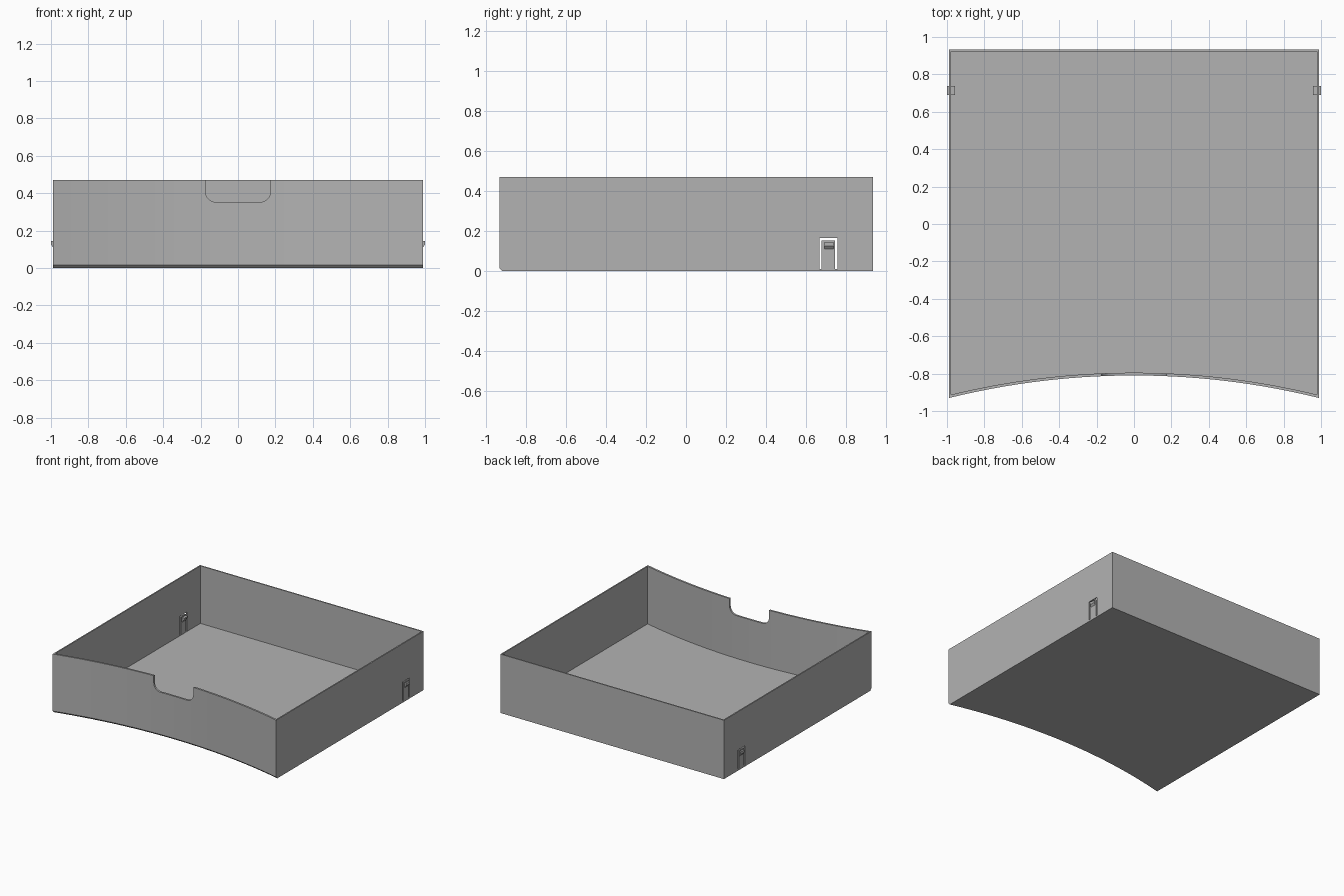
import bpy, bmesh, math

cube = bpy.data.objects.get("Cube")
if cube:
    bpy.data.objects.remove(cube, do_unlink=True)

HALF_W, BACK, FRONT, HEIGHT = 0.988, 0.932, -0.93, 0.47
WALL, FLOOR, SAG, SEGMENTS = 0.01, 0.01, 0.12, 40
RADIUS = (HALF_W ** 2 + SAG ** 2) / (2 * SAG)

grey = bpy.data.materials.new("plain grey")
grey.use_nodes = True
grey.diffuse_color = (0.45, 0.45, 0.45, 1)
grey.node_tree.nodes["Principled BSDF"].inputs["Base Color"].default_value = grey.diffuse_color


def loft(name, rings):
    """Closed solid through rings of equal point count."""
    bm = bmesh.new()
    loops = [[bm.verts.new(p) for p in ring] for ring in rings]
    for low, high in zip(loops, loops[1:]):
        for i in range(len(low)):
            j = (i + 1) % len(low)
            bm.faces.new((low[i], low[j], high[j], high[i]))
    bm.faces.new(loops[0][::-1])
    bm.faces.new(loops[-1])
    bmesh.ops.recalc_face_normals(bm, faces=bm.faces)
    mesh = bpy.data.meshes.new(name)
    bm.to_mesh(mesh)
    bm.free()
    mesh.materials.append(grey)
    obj = bpy.data.objects.new(name, mesh)
    bpy.context.collection.objects.link(obj)
    return obj


def box(name, xs, ys, zs):
    return loft(name, [[(xs[0], ys[0], z), (xs[1], ys[0], z),
                        (xs[1], ys[1], z), (xs[0], ys[1], z)] for z in zs])


def outline(z, side=0.0, front=0.0):
    """Tray plan with a concave front, inset at the sides and the front."""
    w = HALF_W - side
    ring = []
    for i in range(SEGMENTS + 1):
        x = -w + 2 * w * i / SEGMENTS
        y = FRONT + SAG - RADIUS + math.sqrt(RADIUS ** 2 - x * x) + front
        ring.append((x, y, z))
    return ring + [(w, BACK - side, z), (-w, BACK - side, z)]


def cut(target, cutter):
    cutter.hide_render = True
    mod = target.modifiers.new("cut", "BOOLEAN")
    mod.operation, mod.solver, mod.object = "DIFFERENCE", "EXACT", cutter
    bpy.context.view_layer.objects.active = target
    bpy.ops.object.modifier_apply(modifier=mod.name)
    bpy.data.objects.remove(cutter, do_unlink=True)


# Tray body with a chamfered lower front edge, hollowed from above
tray = loft("tray", [outline(0, front=0.015), outline(0.015), outline(HEIGHT)])
cut(tray, loft("cavity", [outline(FLOOR, WALL, 0.015), outline(HEIGHT + 0.1, WALL, 0.015)]))

# Rounded finger notch in the front rim
NOTCH, NOTCH_Z, ROUND = 0.175, 0.352, 0.06
profile = [(-NOTCH, HEIGHT + 0.1)]
for cx, start in ((-NOTCH + ROUND, math.pi), (NOTCH - ROUND, 1.5 * math.pi)):
    for i in range(9):
        a = start + i * math.pi / 16
        profile.append((cx + ROUND * math.cos(a), NOTCH_Z + ROUND + ROUND * math.sin(a)))
profile.append((NOTCH, HEIGHT + 0.1))
cut(tray, loft("notch", [[(x, y, z) for x, z in profile] for y in (-1, -0.7)]))

# Spring clips: an arch-shaped slot around a tongue with a catch and a finger ledge
for side, label in ((1, "left"), (-1, "right")):
    span = sorted((side * 0.95, side * 1.05))
    arch = [(0.665, 0.012), (0.665, 0.165), (0.755, 0.165), (0.755, 0.012),
            (0.743, 0.012), (0.743, 0.153), (0.677, 0.153), (0.677, 0.012)]
    cut(tray, loft("slot", [[(x, y, z) for y, z in arch] for x in span]))
    hook = [(0.984, 0.105), (1.0, 0.125), (1.0, 0.145), (0.958, 0.145),
            (0.958, 0.135), (0.98, 0.105)]
    loft(label + "_clip_catch",
         [[(side * x, y, z) for x, z in hook] for y in (0.69, 0.737)])
